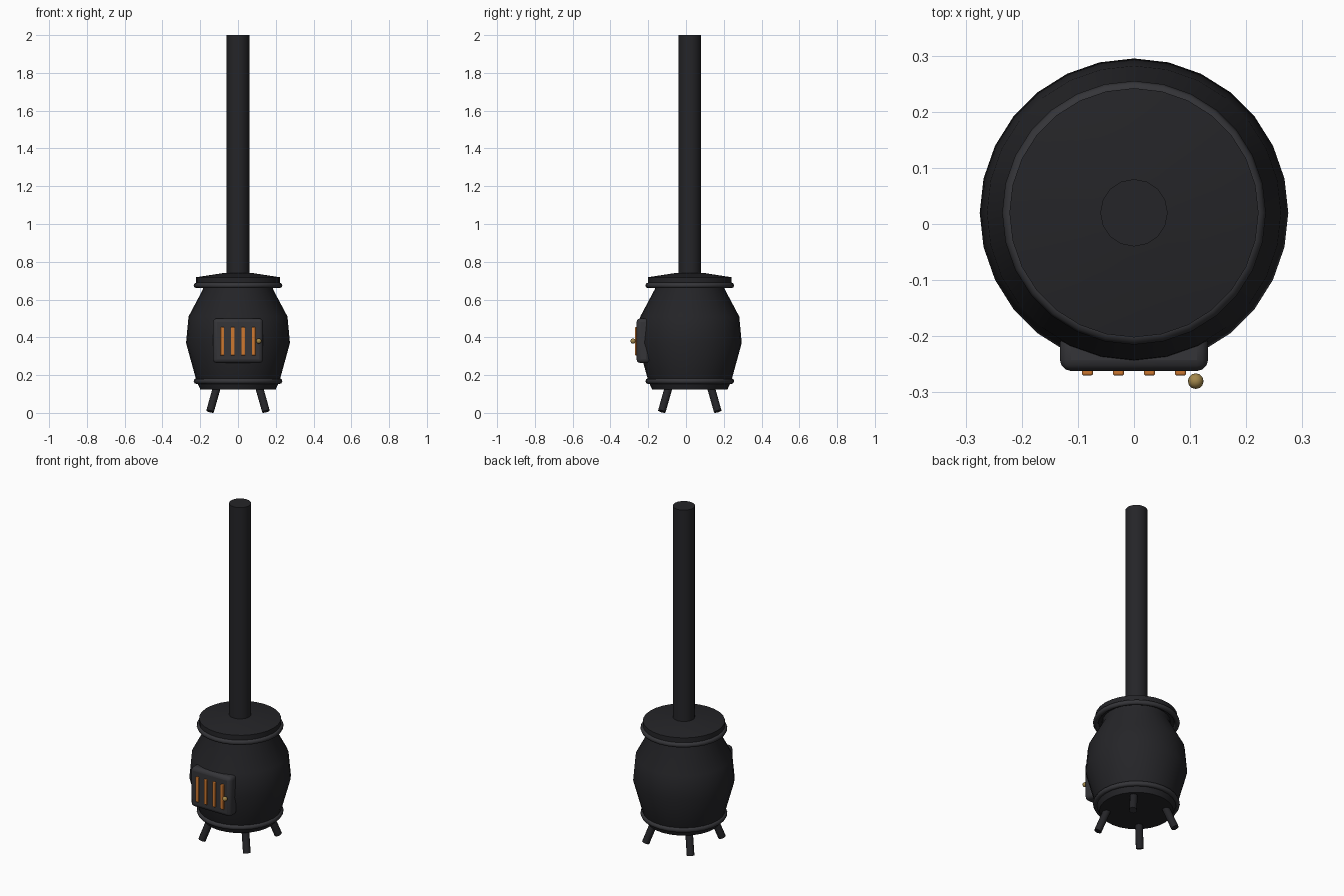
import bpy, bmesh, math
from mathutils import Vector

if "Cube" in bpy.data.objects:
    bpy.data.objects.remove(bpy.data.objects["Cube"])

CY = 0.02  # stove axis sits slightly behind the origin


def material(name, rgb):
    m = bpy.data.materials.new(name)
    m.diffuse_color = (*rgb, 1)
    m.use_nodes = True
    m.node_tree.nodes["Principled BSDF"].inputs["Base Color"].default_value = m.diffuse_color
    return m


IRON = material("cast_iron", (0.018, 0.018, 0.021))
TRIM = material("trim_iron", (0.035, 0.035, 0.04))
GLOW = material("ember_orange", (0.62, 0.19, 0.03))
BRASS = material("brass", (0.36, 0.24, 0.07))


def finish(ob, name, mat, angle=35):
    ob.name = ob.data.name = name
    ob.data.materials.append(mat)
    bpy.ops.object.select_all(action='DESELECT')
    ob.select_set(True)
    bpy.context.view_layer.objects.active = ob
    bpy.ops.object.shade_smooth_by_angle(angle=math.radians(angle))
    return ob


def lathe(name, profile, sides, mat):
    """Closed solid of revolution from (radius, z) points, bottom to top."""
    bm = bmesh.new()
    rings = [[bm.verts.new((r * math.cos(2 * math.pi * i / sides),
                            CY + r * math.sin(2 * math.pi * i / sides), z))
              for i in range(sides)] for r, z in profile]
    for a, b in zip(rings, rings[1:]):
        for i in range(sides):
            j = (i + 1) % sides
            bm.faces.new((a[i], a[j], b[j], b[i]))
    bm.faces.new(rings[0][::-1])
    bm.faces.new(rings[-1])
    me = bpy.data.meshes.new(name)
    bm.to_mesh(me)
    bm.free()
    ob = bpy.data.objects.new(name, me)
    bpy.context.collection.objects.link(ob)
    return finish(ob, name, mat)


def box(name, center, size, bevel, mat):
    bpy.ops.mesh.primitive_cube_add(size=1, location=center)
    ob = bpy.context.object
    ob.scale = size
    bpy.ops.object.transform_apply(location=False, rotation=False, scale=True)
    finish(ob, name, mat)
    mod = ob.modifiers.new("bevel", 'BEVEL')
    mod.width, mod.segments = bevel, 3
    return ob


def rod(name, a, b, radius, mat):
    a, b = Vector(a), Vector(b)
    bpy.ops.mesh.primitive_cylinder_add(vertices=12, radius=radius,
                                        depth=(b - a).length, location=(a + b) / 2)
    ob = bpy.context.object
    ob.rotation_euler = (b - a).to_track_quat('Z', 'Y').to_euler()
    return finish(ob, name, mat)


# barrel body, lid and flue pipe
lathe("body", [(0.20, 0.125), (0.22, 0.17), (0.275, 0.37), (0.262, 0.51),
               (0.185, 0.655), (0.185, 0.69)], 28, IRON)
lathe("lid", [(0.222, 0.68), (0.222, 0.718), (0.08, 0.74)], 28, IRON)
lathe("flue_pipe", [(0.06, 0.72), (0.06, 2.0)], 16, IRON)

# rounded rims at top and bottom of the barrel
for name, z in (("top_rim", 0.675), ("bottom_rim", 0.168)):
    bpy.ops.mesh.primitive_torus_add(location=(0, CY, z), major_radius=0.22,
                                     minor_radius=0.015, major_segments=28,
                                     minor_segments=8)
    finish(bpy.context.object, name, TRIM, 60)

# splayed legs
for sx, side in ((-1, "left"), (1, "right")):
    for sy, end in ((-1, "front"), (1, "back")):
        rod(f"{end}_{side}_leg", (sx * 0.148, CY + sy * 0.148, 0.008),
            (sx * 0.105, CY + sy * 0.105, 0.16), 0.021, IRON)

# firebox door with glowing slots and a knob
box("door", (0, -0.227, 0.382), (0.264, 0.07, 0.236), 0.02, TRIM)
for i in range(4):
    box(f"door_slot_{i + 1}", (-0.083 + i * 0.0553, -0.26, 0.379),
        (0.02, 0.02, 0.15), 0.004, GLOW)
bpy.ops.mesh.primitive_uv_sphere_add(segments=12, ring_count=8, radius=0.014,
                                     location=(0.11, -0.28, 0.38))
finish(bpy.context.object, "door_knob", BRASS, 60)
